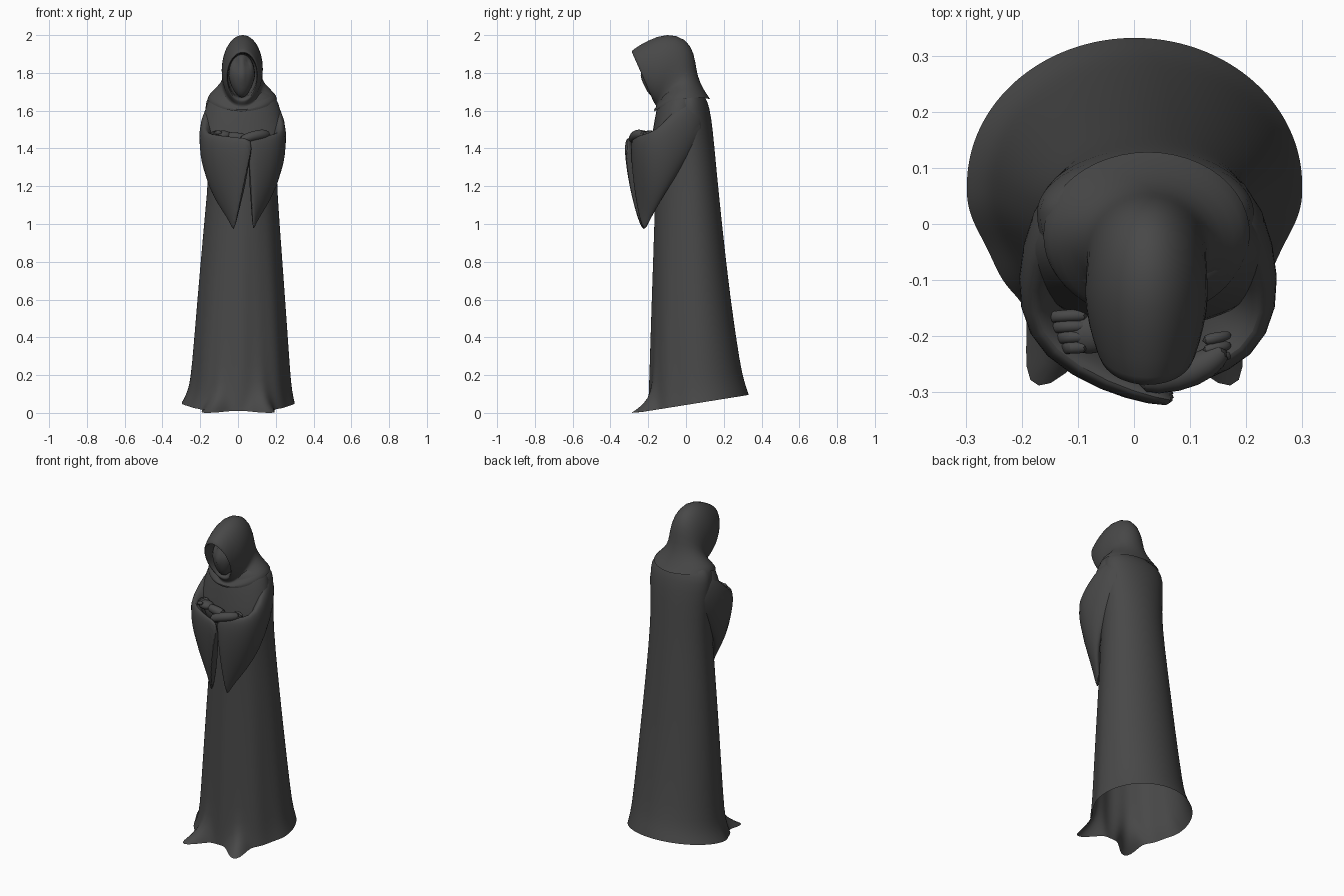
import bpy, bmesh
from math import sin, cos, pi, exp, radians, atan2
from mathutils import Vector

if "Cube" in bpy.data.objects:
    bpy.data.objects.remove(bpy.data.objects["Cube"])

cloth = bpy.data.materials.new("charcoal")
cloth.use_nodes = True
cloth.diffuse_color = (0.065, 0.065, 0.065, 1)
cloth.node_tree.nodes["Principled BSDF"].inputs["Base Color"].default_value = (0.065, 0.065, 0.065, 1)
MID = 0.025  # centre line of the figure


def finish(name, bm, subdiv=1, angle=50):
    bmesh.ops.recalc_face_normals(bm, faces=bm.faces)
    mesh = bpy.data.meshes.new(name)
    bm.to_mesh(mesh)
    bm.free()
    mesh.materials.append(cloth)
    obj = bpy.data.objects.new(name, mesh)
    bpy.context.collection.objects.link(obj)
    if subdiv:
        mod = obj.modifiers.new("smooth", "SUBSURF")
        mod.levels = mod.render_levels = subdiv
    bpy.ops.object.select_all(action="DESELECT")
    obj.select_set(True)
    bpy.context.view_layer.objects.active = obj
    bpy.ops.object.shade_smooth_by_angle(angle=radians(angle))
    return obj


def skin(name, rings, cap_start=False, cap_end=False, subdiv=1):
    """Bridge equal rings of points into one surface."""
    bm = bmesh.new()
    loops = [[bm.verts.new(p) for p in ring] for ring in rings]
    n = len(loops[0])
    for a, b in zip(loops, loops[1:]):
        for i in range(n):
            j = (i + 1) % n
            bm.faces.new((a[i], a[j], b[j], b[i]))
    if cap_start:
        bm.faces.new(loops[0])
    if cap_end:
        bm.faces.new(loops[-1])
    return finish(name, bm, subdiv)


def oval(top, bottom, width, turn=0, n=24, lift=0):
    """Ring spanning top to bottom, with a horizontal half width and raised sides."""
    top, bottom = Vector(top), Vector(bottom)
    mid, up = (top + bottom) / 2, (top - bottom) / 2
    side = Vector((cos(radians(turn)), sin(radians(turn)), 0)) * width
    ring = []
    for i in range(n):
        a = 2 * pi * i / n
        ring.append(mid + up * cos(a) + side * sin(a) + Vector((0, 0, lift * sin(a) ** 2)))
    return ring


def tube(name, points, radii, n=10):
    rings = []
    pts = [Vector(p) for p in points]
    for i, (p, r) in enumerate(zip(pts, radii)):
        d = pts[min(i + 1, len(pts) - 1)] - pts[max(i - 1, 0)]
        up = Vector((0, 0, r))
        turn = atan2(d.y, d.x) * 180 / pi + 90
        rings.append(oval(p + up, p - up, r, turn, n))
    return skin(name, rings, True, True)


def ball(name, centre, size, shape=None):
    bm = bmesh.new()
    bmesh.ops.create_uvsphere(bm, u_segments=24, v_segments=16, radius=1)
    for v in bm.verts:
        if shape:
            shape(v.co)
        v.co = Vector(centre) + v.co * Vector(size)
    return finish(name, bm, 0, 80)


# Robe: height, right, left, front, back of each level
levels = [(0, -.298, .3, -.19, .332), (.04, -.278, .292, -.188, .322),
          (.10, -.258, .283, -.186, .307), (.2, -.245, .275, -.184, .287),
          (.6, -.215, .25, -.176, .235), (1.0, -.18, .22, -.165, .19),
          (1.3, -.15, .2, -.16, .16), (1.5, -.165, .21, -.155, .142),
          (1.62, -.178, .218, -.15, .125), (1.68, -.16, .2, -.13, .1),
          (1.72, -.09, .13, -.1, .06)]
rings = []
for z, xl, xr, yf, yb in levels:
    cx, cy, ring = (xl + xr) / 2, .07 - .05 * min(z, 1.5) / 1.5, []
    low = exp(-z / .05)
    skirt = max(0, 1 - z / 1.3)
    for i in range(72):
        a = 2 * pi * i / 72
        x, y = sin(a) * (xr - xl) / 2, -cos(a) * (cy - yf if cos(a) > 0 else yb - cy)
        deg = abs((a * 180 / pi + 180) % 360 - 180)
        corner = exp(-((deg - 23) / 9) ** 2)
        fold = 1 + .05 * skirt * cos(radians(deg * 8)) * max(0, cos(a))
        grow = fold + corner * (.54 * low + .05 * skirt)
        x, y = x * grow + cx, y * grow + cy
        hem = max(0, .042 + .16 * y) * max(0, 1 - z / .5)
        ring.append((x, y, z + hem))
    rings.append(ring)
skin("robe", rings, cap_end=True)

# Draped cloth joining the shoulders, chest and upper arms: height, half width, back, front
drape = [(1.715, .12, .07, -.11), (1.685, .175, .085, -.135), (1.6, .205, .09, -.16), (1.5, .222, .06, -.175),
         (1.42, .222, .03, -.19), (1.33, .18, .03, -.18)]
skin("chest_drape", [oval((MID, b, z), (MID, f, z), w) for z, w, b, f in drape], True, True)

# Hood: a bent tube from the cowl over the head to the face opening, then the lining
hood = [(.13, 1.66, -.168, 1.595, .186, .035), (.115, 1.68, -.172, 1.605, .18, .042),
        (.075, 1.745, -.165, 1.61, .135, .04),
        (.055, 1.815, -.16, 1.617, .11, .02), (.045, 1.908, -.16, 1.62, .107, 0),
        (.0, 1.985, -.16, 1.625, .108, 0), (-.1, 2.013, -.162, 1.63, .112, 0),
        (-.2, 1.976, -.165, 1.635, .104, 0), (-.288, 1.922, -.172, 1.645, .088, 0),
        (-.291, 1.91, -.174, 1.652, .082, 0), (-.27, 1.9, -.168, 1.668, .076, 0),
        (-.18, 1.91, -.12, 1.67, .08, 0), (-.12, 1.88, -.09, 1.7, .07, 0)]
skin("hood", [oval((MID, a, b), (MID - .005, c, d), w, lift=h) for a, b, c, d, w, h in hood], cap_end=True)


# Face: narrow mask with two hollow eyes and a nose ridge
def face_shape(co):
    if co.y < 0:
        for s in (-1, 1):
            d = (co.x - .45 * s) ** 2 + (co.z - .6) ** 2
            co.y += .35 * exp(-d / .05)
        co.y -= .2 * exp(-(co.x / .2) ** 2 - (co.z / .35) ** 2)
    if co.z < 0:
        co.x *= 1 + .25 * co.z


ball("face", (MID - .005, -.158, 1.785), (.07, .068, .115), face_shape)

# Sleeves: outward, y, z of the top and bottom of each ring, half width, turn
shoulder = [((.09, .03, 1.69), (.09, .03, 1.5), .08, 90),
            ((.17, .0, 1.66), (.12, .05, 1.42), .07, 120),
            ((.2, -.08, 1.58), (.15, .0, 1.33), .05, 160),
            ((.205, -.16, 1.495), (.165, -.08, 1.21), .048, 195),
            ((.172, -.225, 1.475), (.135, -.145, 1.11), .05, 230)]
cuffs = {-1: [((.07, -.285, 1.465), (.08, -.19, 1.03), .044, 250),
              ((-.02, -.312, 1.455), (.055, -.215, .975), .036, 260),
              ((-.068, -.32, 1.44), (.045, -.228, .95), .028, 265)],
         1: [((.09, -.265, 1.465), (.085, -.19, 1.03), .042, 250),
             ((.045, -.28, 1.455), (.06, -.215, .975), .032, 260),
             ((.02, -.28, 1.44), (.053, -.225, .955), .022, 265)]}
for side, label in ((-1, "right"), (1, "left")):
    def place(p):
        return (MID + side * p[0], p[1], p[2])
    skin(label + "_sleeve", [oval(place(t), place(b), w, turn if side < 0 else 180 - turn)
                             for t, b, w, turn in shoulder + cuffs[side]], True, True)

# Crossed wrists and hands resting on the sleeves
tube("right_wrist", [(.0, -.28, 1.44), (.08, -.275, 1.467), (.13, -.25, 1.475), (.165, -.22, 1.475)],
     [.028, .028, .03, .02])
ball("left_palm", (-.08, -.195, 1.47), (.045, .036, .025))
tube("left_wrist", [(.06, -.21, 1.45), (-.02, -.205, 1.46), (-.06, -.2, 1.465)], [.03, .027, .025])
for k in range(4):
    y = -.163 - .019 * k
    reach = -.158 + .009 * k
    tube("left_finger_%d" % (k + 1),
         [(-.08, y, 1.482), (-.12, y, 1.486), (reach + .008, y - .003, 1.472), (reach, y - .005, 1.455)],
         [.013, .012, .011, .007], 8)
for k in range(3):
    y = -.245 + .018 * k
    tube("right_finger_%d" % (k + 1), [(.12, y, 1.484), (.155, y + .008, 1.482), (.175, y + .012, 1.464)],
         [.012, .011, .007], 8)
